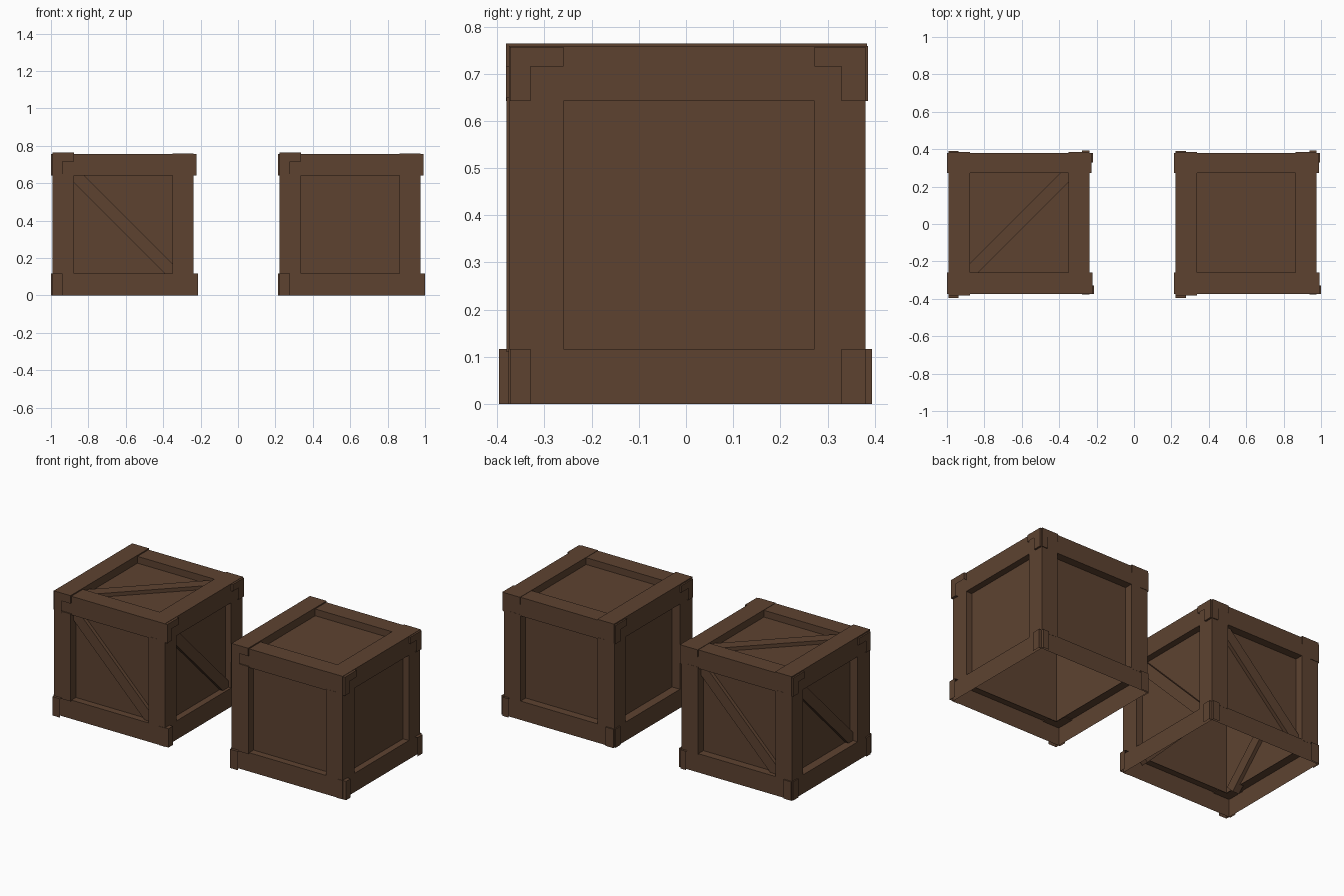
import bpy, bmesh, math
from mathutils import Matrix

if "Cube" in bpy.data.objects:
    bpy.data.objects.remove(bpy.data.objects["Cube"])

wood = bpy.data.materials.new("dark_wood")
wood.diffuse_color = (0.11, 0.055, 0.03, 1)
wood.use_nodes = True
wood.node_tree.nodes["Principled BSDF"].inputs["Base Color"].default_value = wood.diffuse_color

P, PZ = 0.33, 0.715          # panel box half width and top
CZ = 0.379                   # centre height of a side panel
OFFSET = 0.607               # crate distance from the middle


def finish(name, bm, cx):
    bmesh.ops.recalc_face_normals(bm, faces=bm.faces[:])
    me = bpy.data.meshes.new(name)
    bm.to_mesh(me)
    bm.free()
    me.materials.append(wood)
    ob = bpy.data.objects.new(name, me)
    ob.location.x = cx
    bpy.context.collection.objects.link(ob)


def board(name, cx, axis, lo, hi, profile, corner):
    """Hollow board: open profile swept along an axis, ends capped."""
    bm = bmesh.new()

    def place(t, a, b):
        return [(t, a, b), (a, t, b), (a, b, t)][axis]
    rings = [[bm.verts.new(place(t, a, b)) for a, b in profile + [corner]] for t in (lo, hi)]
    for i in range(len(profile) - 1):
        bm.faces.new((rings[0][i], rings[0][i + 1], rings[1][i + 1], rings[1][i]))
    for r in rings:
        bm.faces.new(r)
    finish(name, bm, cx)


def ell(name, cx, axis, lo, hi, a, b):
    """Corner board; a and b are (outer, inner, panel) coordinates."""
    pts = [(a[2], b[1]), (a[0], b[1]), (a[0], b[0]), (a[1], b[0]), (a[1], b[2])]
    board(name, cx, axis, lo, hi, pts, (a[2], b[2]))


def base(name, cx, axis, lo, hi, a):
    """Bottom board, open underneath."""
    board(name, cx, axis, lo, hi, [(a[2], 0.116), (a[0], 0.116), (a[0], 0)], (a[2], 0))


def panels(name, cx):
    bm = bmesh.new()
    z0 = 0.113
    m = Matrix.Translation((0, 0, (z0 + PZ) / 2)) @ Matrix.Diagonal((2 * P, 2 * P, PZ - z0, 1))
    bmesh.ops.create_cube(bm, size=1, matrix=m)
    bm.normal_update()
    bmesh.ops.delete(bm, geom=[f for f in bm.faces if f.normal.z < -0.5], context='FACES')
    finish(name, bm, cx)


def brace(name, cx, matrix):
    """Diagonal slat lying in local XY, half sunk into its panel."""
    bm = bmesh.new()
    m = matrix @ Matrix.Rotation(math.radians(45), 4, 'Z') @ Matrix.Diagonal((0.78, 0.067, 0.045, 1))
    bmesh.ops.create_cube(bm, size=1, matrix=m)
    finish(name, bm, cx)


def crate(tag, cx, braced):
    left, right = (-0.384, -0.27, -P), (0.37, 0.257, P)
    front, back = (-0.373, -0.26, -P), (0.380, 0.272, P)
    top, top_high = (0.757, 0.642, PZ), (0.764, 0.642, PZ)
    panels(tag + "_panels", cx)

    # boards running across
    ell(tag + "_top_front_board", cx, 0, -0.393, 0.385, front, top)
    ell(tag + "_top_back_board", cx, 0, -0.393, 0.381, back, top)
    base(tag + "_bottom_front_board", cx, 0, -0.393, 0.393, front)
    base(tag + "_bottom_back_board", cx, 0, -0.391, 0.388, back)

    # boards running front to back
    ell(tag + "_top_left_board", cx, 1, -0.382, 0.384, left, top_high)
    ell(tag + "_top_right_board", cx, 1, -0.375, 0.386, right, (0.759, 0.642, PZ))
    base(tag + "_bottom_left_board", cx, 1, -0.396, 0.389, left)
    base(tag + "_bottom_right_board", cx, 1, -0.376, 0.394, right)

    # corner posts
    for fb, y_left, y_right in (("front", (-0.38, -0.26, -P), (-0.374, -0.26, -P)),
                                ("back", (0.381, 0.272, P), (0.381, 0.272, P))):
        ell(tag + "_" + fb + "_left_post", cx, 2, 0.11, 0.65, left, y_left)
        ell(tag + "_" + fb + "_right_post", cx, 2, 0.11, 0.65, right, y_right)

    # diagonal braces on the top and four sides
    if braced:
        brace(tag + "_top_brace", cx, Matrix.Translation((-0.007, 0.006, PZ)))
        for i, side in enumerate(("front", "right", "back", "left")):
            turn = Matrix.Rotation(math.radians(90 * i), 4, 'Z')
            face = Matrix.Translation((0, -P, CZ)) @ Matrix.Rotation(math.radians(-90), 4, 'X')
            brace(tag + "_" + side + "_brace", cx, turn @ face)


crate("braced_crate", -OFFSET, True)
crate("plain_crate", OFFSET, False)
